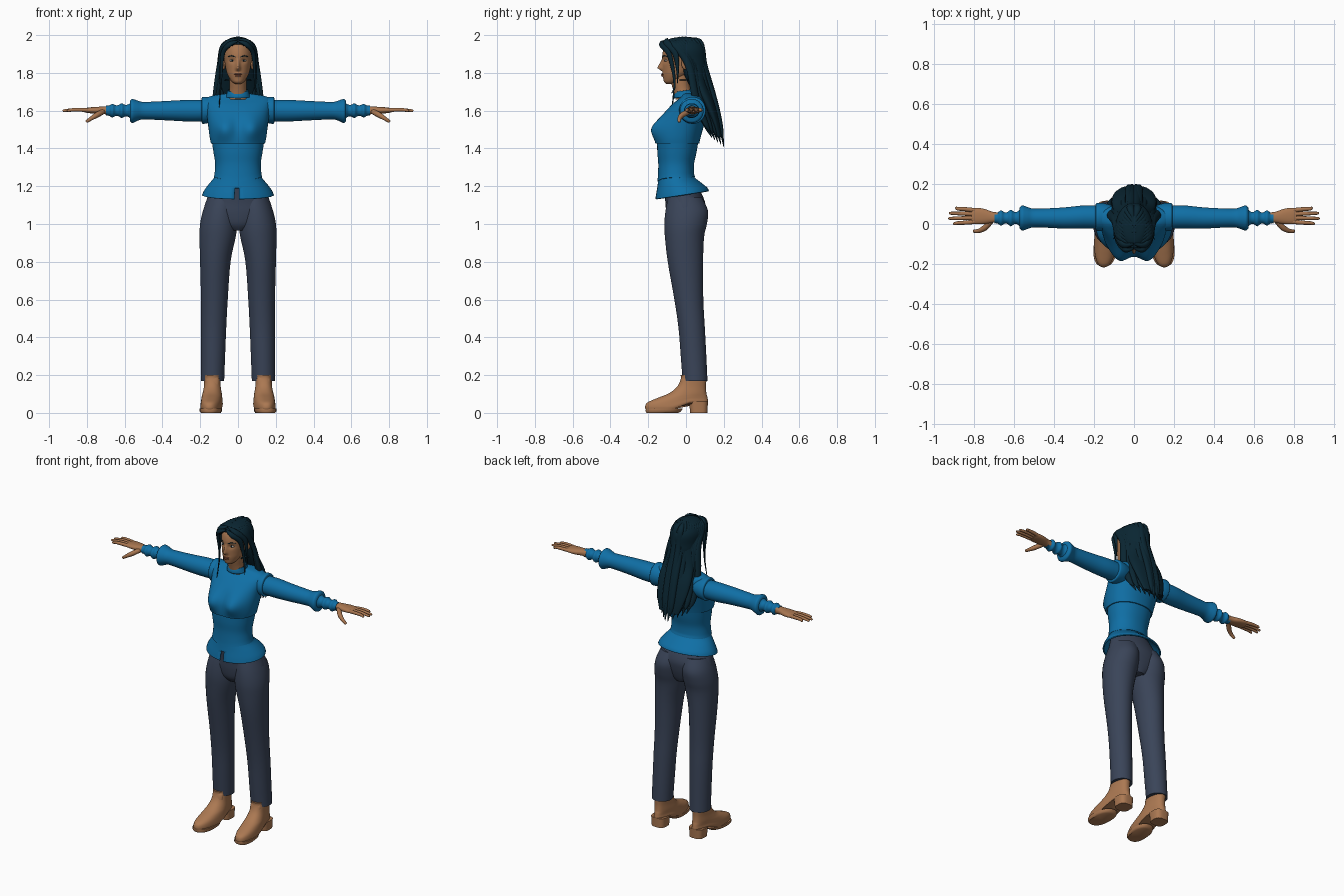
import bpy, bmesh, math
from mathutils import Vector as V


def material(name, rgb):
    m = bpy.data.materials.new(name)
    m.diffuse_color = (*rgb, 1)
    return m


JACKET = material("jacket blue", (0.005, 0.16, 0.38))
TROUSER = material("trouser slate", (0.042, 0.058, 0.098))
SKIN = material("skin brown", (0.39, 0.18, 0.08))
LEATHER = material("boot tan", (0.41, 0.19, 0.085))
HAIR = material("hair blue black", (0.003, 0.019, 0.032))
LIP = material("lip brown", (0.27, 0.09, 0.05))
EYE = material("eye white", (0.55, 0.5, 0.45))


def spline(rows, steps):
    """Catmull-Rom interpolation through rows of numbers."""
    out = []
    for i in range(len(rows) - 1):
        q = [rows[max(0, min(len(rows) - 1, i + k))] for k in (-1, 0, 1, 2)]
        for s in range(steps):
            t = s / steps
            out.append([b + 0.5 * t * (c - a + t * (2 * a - 5 * b + 4 * c - d + t * (3 * (b - c) + d - a)))
                        for a, b, c, d in zip(*q)])
    return out + [list(rows[-1])]


def skin_rings(bm, rings, cap=True):
    vs = [[bm.verts.new(p) for p in r] for r in rings]
    n = len(vs[0])
    for a, b in zip(vs, vs[1:]):
        for i in range(n):
            bm.faces.new((a[i], a[(i + 1) % n], b[(i + 1) % n], b[i]))
    if cap:
        bm.faces.new(vs[0])
        bm.faces.new(vs[-1])


def finish(name, bm, mat, mirror=False, thick=0, angle=45):
    bmesh.ops.recalc_face_normals(bm, faces=bm.faces)
    me = bpy.data.meshes.new(name)
    bm.to_mesh(me)
    bm.free()
    me.shade_smooth()
    me.set_sharp_from_angle(angle=math.radians(angle))
    me.materials.append(mat)
    ob = bpy.data.objects.new(name, me)
    bpy.context.collection.objects.link(ob)
    if thick:
        ob.modifiers.new("thickness", "SOLIDIFY").thickness = thick
    if mirror:
        ob.modifiers.new("mirror", "MIRROR")
    return ob


def loft(name, rows, mat, axis="z", n=32, steps=4, power=2, warp=None, cut=None, cap=True, **kw):
    """Rows are (position on axis, centre 1, centre 2, radius 1, radius 2)."""
    rings = []
    for t, c1, c2, r1, r2 in spline(rows, steps):
        ring = []
        for i in range(n):
            a = 2 * math.pi * (i + 0.5) / n
            c, s = math.cos(a), math.sin(a)
            u = c1 + r1 * math.copysign(abs(c) ** (2 / power), c)
            v = c2 + r2 * math.copysign(abs(s) ** (2 / power), s)
            p = V((u, v, t)) if axis == "z" else V((t, u, v))
            ring.append(warp(p) if warp else p)
        rings.append(ring)
    bm = bmesh.new()
    skin_rings(bm, rings, cap)
    if cut:
        gone = [f for f in bm.faces if cut(f.calc_center_median())]
        bmesh.ops.delete(bm, geom=gone, context="FACES")
    return finish(name, bm, mat, **kw)


def tube(bm, rows, out, flat=1, n=10, steps=5):
    """Rows are (x, y, z, radius); out(p) gives the thin direction."""
    pts = spline(rows, steps)
    rings = []
    for i, (x, y, z, r) in enumerate(pts):
        p = V((x, y, z))
        t = V(pts[min(i + 1, len(pts) - 1)][:3]) - V(pts[max(i - 1, 0)][:3])
        side = t.cross(out(p)).normalized()
        up = side.cross(t).normalized()
        r = max(r, 0.001)
        rings.append([p + side * r * math.cos(k * 2 * math.pi / n) + up * r * flat * math.sin(k * 2 * math.pi / n)
                      for k in range(n)])
    skin_rings(bm, rings)


def ball(name, mat, centre, radii, mirror=False):
    bm = bmesh.new()
    bmesh.ops.create_uvsphere(bm, u_segments=16, v_segments=10, radius=1)
    for v in bm.verts:
        v.co = V(centre) + V([a * b for a, b in zip(v.co, radii)])
    return finish(name, bm, mat, mirror)


# ---- trousers
loft("trouser_leg", [(.17, .135, .048, .062, .066), (.3, .132, .04, .064, .068), (.45, .129, .03, .067, .07),
                     (.6, .125, .015, .071, .077), (.8, .12, -.003, .081, .094), (.93, .108, -.008, .096, .104),
                     (1.0, .102, -.002, .099, .113), (1.07, .094, .004, .092, .113), (1.14, .08, -.005, .08, .09)],
     TROUSER, mirror=True)
loft("trouser_hips", [(.965, 0, 0, .06, .07), (1.0, 0, -.005, .13, .09), (1.06, 0, -.003, .18, .103),
                      (1.12, 0, -.005, .17, .105), (1.22, 0, -.035, .13, .09)], TROUSER)


# ---- boots: toes drift outward, the arch rises towards the heel
def foot(p):
    ramp = max(0, min(1, (p.y + .08) / .1)) * max(0, 1 - p.z / .1)
    taper = 1 - .18 * max(0, min(1, (p.y + .02) / .1))
    return V((.136 + p.x * taper - .07 * min(p.y, 0), p.y, p.z + .045 * ramp))


loft("boot_upper", [(.015, 0, -.05, .054, .162), (.03, 0, -.05, .058, .167), (.055, 0, -.045, .056, .16),
                    (.08, 0, -.018, .054, .13), (.105, 0, .01, .052, .098), (.14, 0, .03, .048, .076),
                    (.18, 0, .04, .048, .068), (.2, 0, .037, .047, .066)], LEATHER, n=40, power=2.3,
     warp=foot, mirror=True)
loft("boot_sole", [(0, 0, -.125, .05, .085), (.008, 0, -.12, .058, .094), (.022, 0, -.115, .058, .098)], LEATHER,
     steps=1, power=2.4, warp=lambda p: V((.136 + p.x - .07 * min(p.y, 0), p.y, p.z)), mirror=True)
loft("boot_heel", [(0, .136, .068, .046, .046), (.06, .136, .066, .05, .05)], LEATHER, steps=1, power=3, mirror=True)
loft("boot_collar_flap", [(.15, .136, -.016, .036, .02), (.185, .136, -.008, .034, .018), (.212, .14, -.002, .012, .01)],
     LEATHER, mirror=True)


# ---- jacket
def bust(p):
    d = math.exp(-((abs(p.x) - .075) / .055) ** 2 - ((p.z - 1.505) / .06) ** 2)
    return V((p.x, p.y - .045 * d * (p.y < -.04), p.z))


loft("jacket_upper", [(1.425, 0, -.045, .143, .115), (1.46, 0, -.04, .15, .118), (1.52, 0, -.025, .158, .12),
                      (1.58, 0, -.005, .166, .114), (1.63, 0, .015, .176, .092), (1.66, 0, .027, .176, .068),
                      (1.678, 0, .03, .14, .054), (1.69, 0, .025, .07, .05)], JACKET, n=64, power=2.2, warp=bust)


def waist_point(p):
    drop = max(0, 1 - abs(p.x) / .12) * (p.y < -.05) * max(0, 1 - (p.z - 1.245) / .08)
    return V((p.x, p.y, p.z - .025 * drop + .08 * max(0, p.y) * (p.z < 1.26)))


loft("jacket_bodice", [(1.245, 0, -.052, .129, .1), (1.27, 0, -.053, .124, .096), (1.32, 0, -.052, .121, .095),
                       (1.38, 0, -.048, .13, .104), (1.445, 0, -.043, .14, .11)], JACKET, n=48, power=2.15,
     warp=waist_point)
# Flared skirt with a slit at the front
loft("jacket_skirt", [(1.132, 0, -.02, .19, .142), (1.16, 0, -.023, .18, .135), (1.2, 0, -.035, .156, .116),
                      (1.24, 0, -.05, .128, .096), (1.27, 0, -.052, .118, .09)], JACKET, n=47, steps=4, cap=False,
     warp=lambda p: V((p.x, p.y, p.z + max(0, 1.27 - p.z) * 1.1 * (p.y + .16))),
     cut=lambda c: abs(c.x) < .014 and c.y < -.05 and c.z < 1.19, thick=.008)
loft("jacket_collar", [(1.675, 0, -.002, .066, .062), (1.69, 0, -.008, .06, .056), (1.708, 0, -.008, .058, .05)],
     JACKET, cap=False, thick=.006, warp=lambda p: V((p.x, p.y, p.z + .15 * p.y)))
loft("shoulder_cap", [(.1, .03, 1.605, .06, .06), (.15, .034, 1.603, .07, .068), (.185, .035, 1.602, .07, .072),
                      (.192, .035, 1.602, .064, .066)], JACKET, axis="x", mirror=True)
loft("sleeve", [(.15, .034, 1.6, .058, .056), (.25, .035, 1.6, .058, .058), (.35, .03, 1.6, .053, .053),
                (.47, .03, 1.6, .047, .047), (.51, .03, 1.6, .048, .047), (.535, .03, 1.6, .056, .055),
                (.56, .03, 1.598, .063, .064), (.572, .03, 1.598, .052, .054)], JACKET, axis="x", mirror=True)
loft("gathered_cuff", [(.55 + .0165 * i, .03, 1.6, .034 + (.011 if i % 3 == 1 else 0) - .0008 * i,
                        .034 + (.008 if i % 3 == 1 else 0) - .0008 * i) for i in range(10)],
     JACKET, axis="x", mirror=True, n=24)

# ---- hands
loft("palm", [(.68, .032, 1.6, .026, .024), (.71, .034, 1.602, .028, .02), (.75, .038, 1.602, .038, .018),
              (.79, .04, 1.602, .041, .015), (.812, .04, 1.602, .036, .011)], SKIN, axis="x", power=2.3, mirror=True)
bm = bmesh.new()
for k, length in enumerate((.905, .928, .925, .895)):
    y = .012 + .0185 * k
    e = .002 + .026 * k
    tube(bm, [(.785, y, 1.602, .011), (.84, .5 * (y + e), 1.605, .0105), (.88, .3 * y + .7 * e, 1.604, .009),
              (length - .006, e, 1.6, .007), (length, e, 1.599, .002)], lambda p: V((0, 0, 1)))
tube(bm, [(.715, .015, 1.595, .014), (.745, -.018, 1.578, .0145), (.775, -.034, 1.56, .011),
          (.8, -.036, 1.543, .008), (.804, -.036, 1.54, .002)], lambda p: V((0, 0, 1)))
finish("fingers", bm, SKIN, mirror=True)


# ---- head with sculpted nose, eye sockets and lips
def face(p):
    if p.y > -.06:
        return p
    ramp = (1.878 - p.z) / .052 if p.z > 1.826 else (p.z - 1.806) / .02
    push = .029 * max(0, min(1, ramp)) * math.exp(-(p.x / (.009 + .06 * max(0, 1.86 - p.z))) ** 2)
    push -= .009 * math.exp(-((abs(p.x) - .031) / .016) ** 2 - ((p.z - 1.866) / .013) ** 2)
    push += .006 * math.exp(-(p.x / .02) ** 2 - ((p.z - 1.79) / .012) ** 2)
    return V((p.x, p.y - push, p.z))


loft("head", [(1.742, 0, -.082, .016, .022), (1.755, 0, -.077, .034, .04), (1.79, 0, -.055, .055, .067),
              (1.82, 0, -.04, .064, .084), (1.86, 0, -.03, .071, .095), (1.9, 0, -.025, .074, .1),
              (1.94, 0, -.02, .068, .092), (1.97, 0, -.015, .045, .065), (1.984, 0, -.015, .012, .015)],
     SKIN, n=96, steps=7, warp=face, angle=70)
loft("neck", [(1.66, 0, -.005, .055, .05), (1.71, 0, -.022, .045, .046), (1.76, 0, -.032, .045, .05),
              (1.8, 0, -.03, .045, .05)], SKIN)
ball("ear", SKIN, (.076, -.006, 1.852), (.011, .019, .034), True)
ball("eye", EYE, (.031, -.104, 1.865), (.014, .01, .006), True)
ball("iris", HAIR, (.031, -.1085, 1.865), (.0055, .007, .0055), True)
ball("upper_lip", LIP, (0, -.122, 1.793), (.02, .01, .0045))
ball("lower_lip", LIP, (0, -.121, 1.785), (.017, .011, .0055))
bm = bmesh.new()
tube(bm, [(.012, -.122, 1.884, .003), (.032, -.114, 1.89, .004), (.052, -.096, 1.886, .002)], lambda p: V((0, -1, 0)))
finish("eyebrow", bm, HAIR, mirror=True)

# ---- hair: scalp shell with the face and ears left open, then locks
loft("hair_scalp", [(1.76, 0, .02, .07, .07), (1.82, 0, .01, .084, .095), (1.87, 0, -.01, .09, .115),
                    (1.92, 0, -.016, .092, .119), (1.955, 0, -.018, .078, .105), (1.98, 0, -.015, .05, .073),
                    (1.991, 0, -.01, .012, .02)], HAIR, n=64, steps=6, thick=.006,
     cut=lambda c: (c.y < -.04 and c.z < 1.955 - 8 * c.x ** 2) or (c.y < .015 and c.z < 1.885))
loft("hair_back", [(1.46, 0, .175, .07, .016), (1.55, 0, .15, .1, .026), (1.65, 0, .11, .112, .04),
                   (1.74, 0, .065, .1, .05), (1.83, 0, .03, .085, .07), (1.9, 0, .01, .07, .08)], HAIR)


def outward(p):
    return p - V((0, -.02, min(p.z, 1.86)))


bm = bmesh.new()
for s in (-1, 1):
    for i in range(10):
        u = i / 9
        w = .006 * (-1) ** i
        tube(bm, [(s * .004, -.115 + .14 * u, 1.962 + .026 * math.sin(u * 2.2), .008),
                  (s * (.078 - .06 * u ** 2), -.06 + .14 * u, 1.948 + .012 * u, .018),
                  (s * (.098 - .085 * u), .015 + .085 * u, 1.84, .021),
                  (s * (.12 - .107 * u), .045 + .11 * u + w, 1.67, .021),
                  (s * (.123 - .11 * u), .095 + .095 * u + w, 1.54 - .03 * u, .017),
                  (s * (.112 - .102 * u), .13 + .07 * u, 1.475 - .055 * u + 2 * w, .002)], outward, flat=.65)
    # Locks framing the face, one side hanging longer
    low = 1.57 if s < 0 else 1.69
    tube(bm, [(s * .003, -.122, 1.968, .006), (s * .045, -.13, 1.951, .015), (s * .08, -.092, 1.905, .015),
              (s * .088, -.066, 1.8, .009), (s * .092, -.062, 1.72, .006), (s * .104, -.08, low, .001)],
         outward, flat=.7)
    tube(bm, [(s * .003, -.1, 1.98, .006), (s * .055, -.105, 1.962, .018), (s * .09, -.06, 1.91, .017),
              (s * .096, -.045, 1.82, .008), (s * .1, -.045, 1.74, .001)], outward, flat=.6)
finish("hair_locks", bm, HAIR, angle=60)
